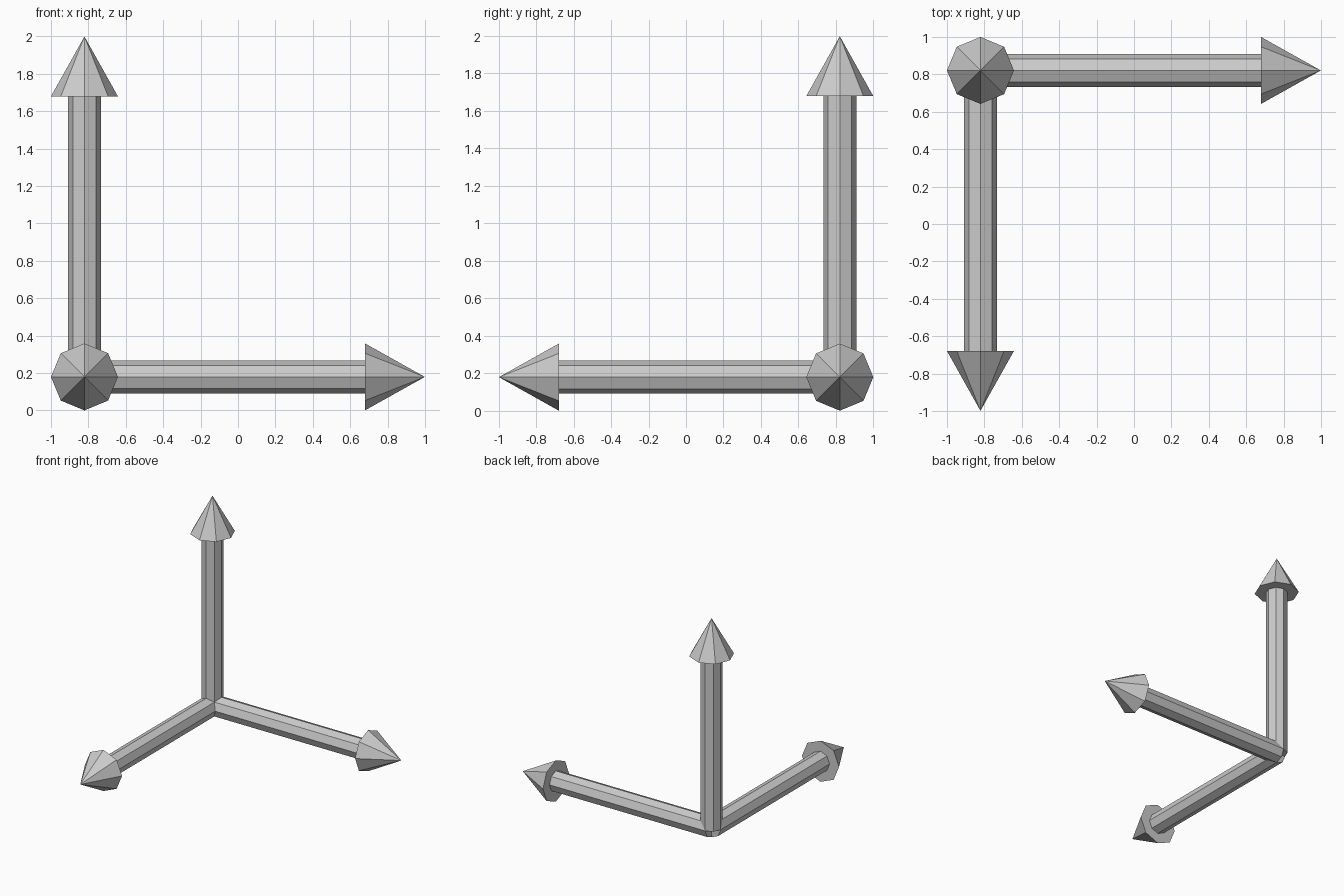
import bpy
import bmesh
from mathutils import Matrix, Vector

if "Cube" in bpy.data.objects:
    bpy.data.objects.remove(bpy.data.objects["Cube"])

SIDES = 8
SHAFT_R, HEAD_R = 0.088, 0.179
LENGTH, HEAD_LEN = 1.82, 0.32
CORNER = Vector((-0.821, 0.821, 0.179))


def cone(name, direction, start, end, r_start, r_end):
    """Eight-sided cone or cylinder along a direction from the shared corner."""
    bm = bmesh.new()
    bmesh.ops.create_cone(bm, cap_ends=True, segments=SIDES,
                          radius1=r_start, radius2=r_end, depth=end - start,
                          matrix=Matrix.Translation((0, 0, (start + end) / 2)))
    bmesh.ops.remove_doubles(bm, verts=bm.verts, dist=1e-5)
    turn = Vector((0, 0, 1)).rotation_difference(Vector(direction)).to_matrix()
    bmesh.ops.rotate(bm, cent=(0, 0, 0), matrix=turn, verts=bm.verts)
    mesh = bpy.data.meshes.new(name)
    bm.to_mesh(mesh)
    bm.free()
    obj = bpy.data.objects.new(name, mesh)
    obj.location = CORNER
    bpy.context.collection.objects.link(obj)


# Three arrows leaving the back left corner: right, forward and up
for label, direction in (("right", (1, 0, 0)),
                         ("forward", (0, -1, 0)),
                         ("up", (0, 0, 1))):
    neck = LENGTH - HEAD_LEN
    cone(label + "_shaft", direction, 0, neck, SHAFT_R, SHAFT_R)
    cone(label + "_arrowhead", direction, neck, LENGTH, HEAD_R, 0)
